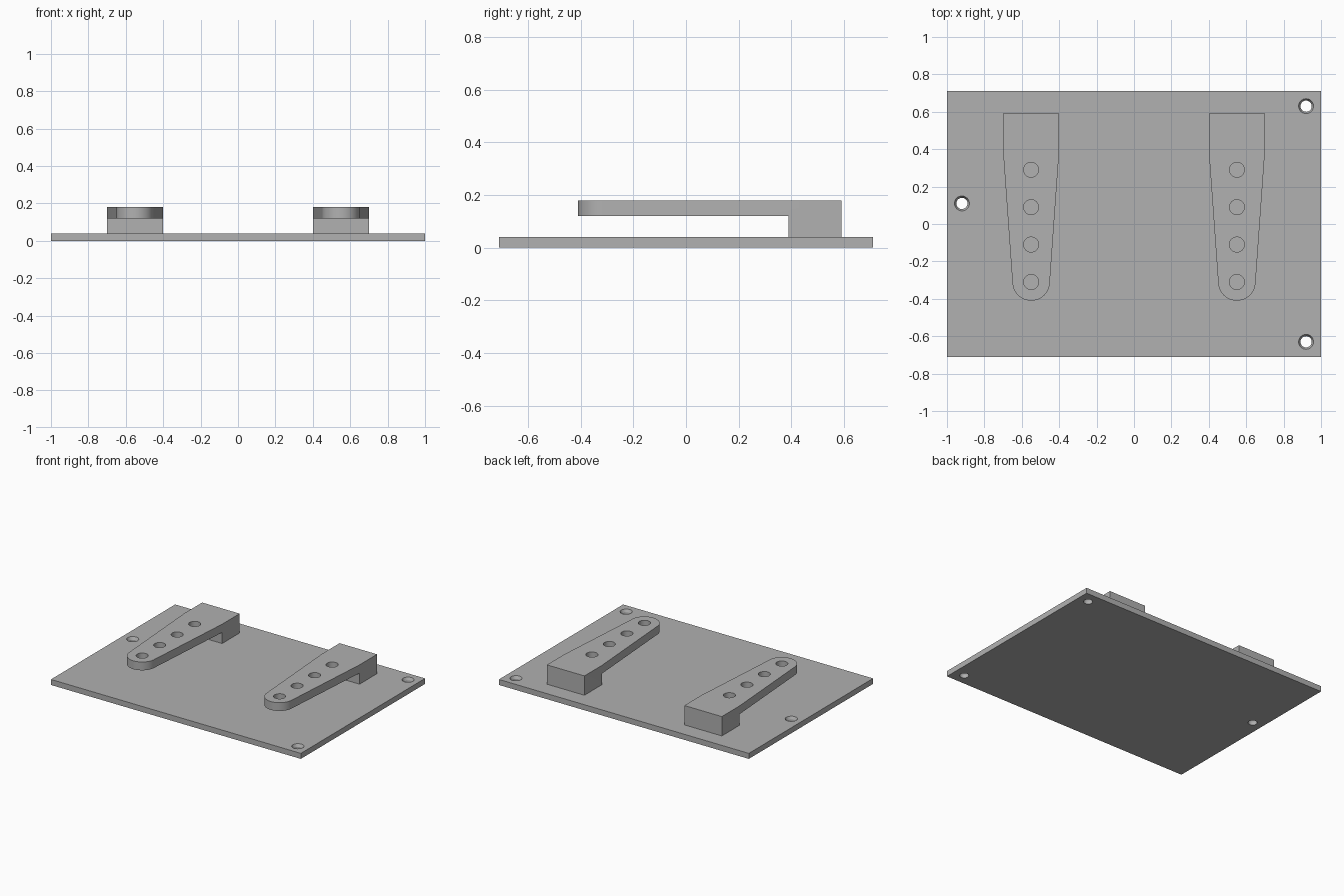
import bpy, bmesh
from math import pi, sin, cos

if "Cube" in bpy.data.objects:
    bpy.data.objects.remove(bpy.data.objects["Cube"], do_unlink=True)

grey = bpy.data.materials.new("plain_grey")
grey.use_nodes = True
colour = (0.44, 0.44, 0.44, 1)
grey.diffuse_color = colour
grey.node_tree.nodes["Principled BSDF"].inputs["Base Color"].default_value = colour


def finish(name, bm):
    bmesh.ops.recalc_face_normals(bm, faces=bm.faces)
    mesh = bpy.data.meshes.new(name)
    bm.to_mesh(mesh)
    bm.free()
    mesh.materials.append(grey)
    obj = bpy.data.objects.new(name, mesh)
    bpy.context.collection.objects.link(obj)
    return obj


def prism(name, outline, z0, z1):
    bm = bmesh.new()
    face = bm.faces.new([bm.verts.new((x, y, z0)) for x, y in outline])
    top = bmesh.ops.extrude_face_region(bm, geom=[face])["geom"]
    verts = [v for v in top if isinstance(v, bmesh.types.BMVert)]
    bmesh.ops.translate(bm, verts=verts, vec=(0, 0, z1 - z0))
    return finish(name, bm)


def box(name, x0, x1, y0, y1, z0, z1):
    return prism(name, [(x0, y0), (x1, y0), (x1, y1), (x0, y1)], z0, z1)


def turned_cutter(name, x, y, profile, sides=32):
    """Round cutter from a (radius, height) profile."""
    bm = bmesh.new()
    rings = [[bm.verts.new((x + r * cos(2 * pi * i / sides),
                            y + r * sin(2 * pi * i / sides), z))
              for i in range(sides)] for r, z in profile]
    for low, high in zip(rings, rings[1:]):
        for i in range(sides):
            j = (i + 1) % sides
            bm.faces.new((low[i], low[j], high[j], high[i]))
    bm.faces.new(rings[0])
    bm.faces.new(rings[-1])
    return finish(name, bm)


def cut(obj, cutters):
    for cutter in cutters:
        cutter.hide_render = True
        mod = obj.modifiers.new("cut", "BOOLEAN")
        mod.operation = "DIFFERENCE"
        mod.solver = "EXACT"
        mod.object = cutter
    graph = bpy.context.evaluated_depsgraph_get()
    graph.update()
    mesh = bpy.data.meshes.new_from_object(obj.evaluated_get(graph))
    obj.modifiers.clear()
    obj.data = mesh
    for cutter in cutters:
        bpy.data.objects.remove(cutter, do_unlink=True)
    bpy.ops.object.select_all(action="DESELECT")
    obj.select_set(True)
    bpy.context.view_layer.objects.active = obj
    bpy.ops.object.shade_smooth_by_angle(angle=pi / 7)


# Base plate with three countersunk screw holes
plate = box("base_plate", -1, 1, -0.71, 0.71, 0, 0.04)
screw_profile = [(0.03, -0.02), (0.03, 0.02), (0.04, 0.04), (0.04, 0.06)]
cut(plate, [turned_cutter("screw_hole", x, y, screw_profile)
            for x, y in ((0.92, 0.63), (0.92, -0.63), (-0.92, 0.11))])

# Tapered overhanging arms, each on a square foot and drilled with four holes
for side, cx in (("left", 0.55), ("right", -0.55)):
    tip = [(cx + 0.1 * cos(a), -0.31 + 0.1 * sin(a))
           for a in (pi + pi * i / 24 for i in range(25))]
    outline = tip + [(cx + 0.15, 0.39), (cx + 0.15, 0.59),
                     (cx - 0.15, 0.59), (cx - 0.15, 0.39)]
    arm = prism(side + "_arm", outline, 0.04, 0.18)
    gap = box("gap", cx - 0.3, cx + 0.3, -0.6, 0.39, 0, 0.12)
    holes = [turned_cutter("arm_hole", cx, -0.31 + 0.2 * i,
                           [(0.04, 0.08), (0.04, 0.25)]) for i in range(4)]
    cut(arm, [gap] + holes)
